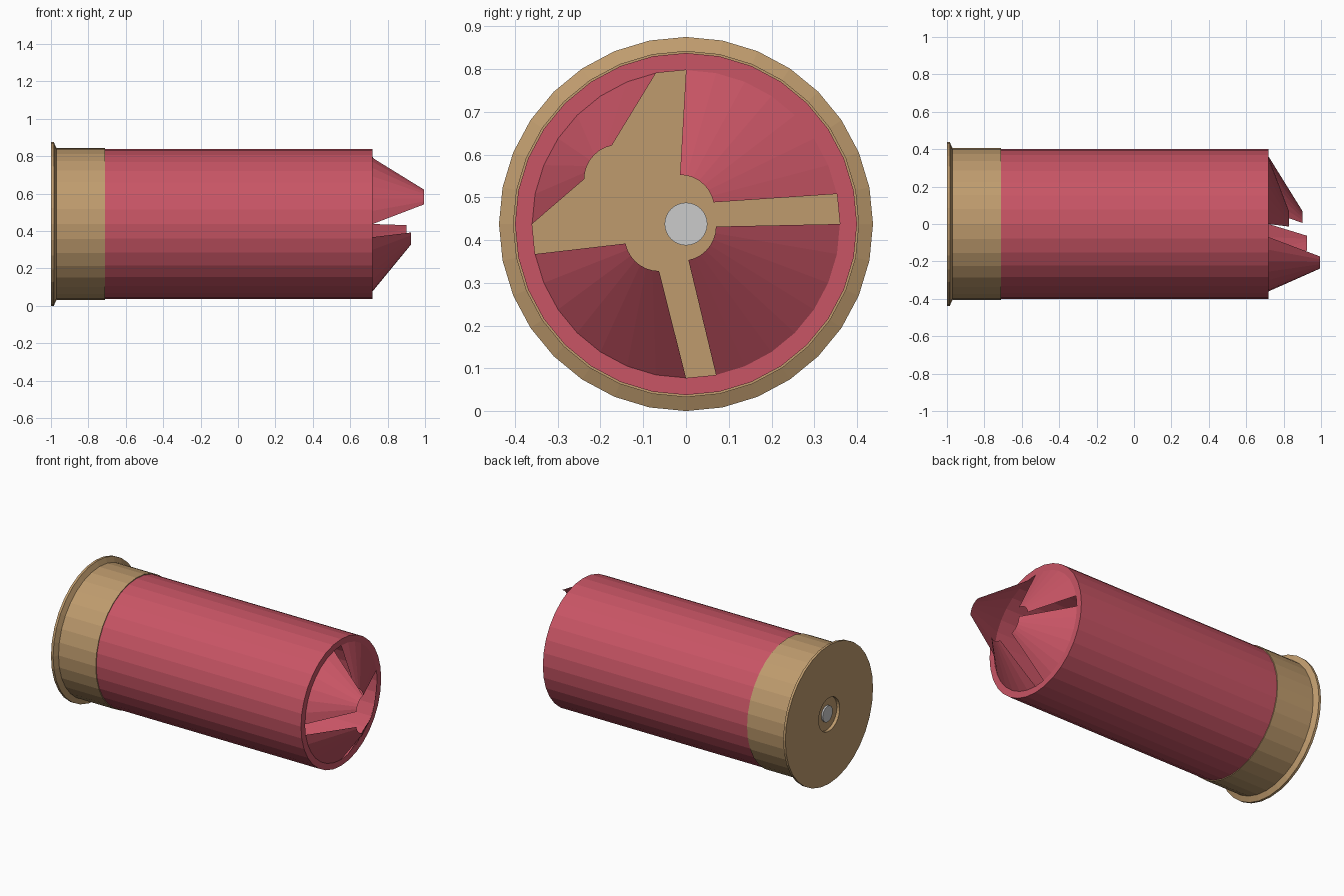
import bpy, bmesh
from math import sin, cos, radians, tau

if "Cube" in bpy.data.objects:
    bpy.data.objects.remove(bpy.data.objects["Cube"])

SIDES = 32
ZC = 0.4375          # height of the shell axis


def material(name, col):
    m = bpy.data.materials.new(name)
    m.diffuse_color = (*col, 1)
    m.use_nodes = True
    m.node_tree.nodes["Principled BSDF"].inputs["Base Color"].default_value = m.diffuse_color
    return m


RED = material("red_plastic", (0.58, 0.09, 0.13))
BRASS = material("brass", (0.52, 0.33, 0.155))


def make_object(name, bm, mat):
    me = bpy.data.meshes.new(name)
    bm.to_mesh(me)
    bm.free()
    ob = bpy.data.objects.new(name, me)
    ob.location.z = ZC
    if mat:
        me.materials.append(mat)
    bpy.context.collection.objects.link(ob)
    return ob


def revolve(name, profile, mat, closed=False):
    """Spin (x, radius) points about the x axis; radius 0 makes a pole."""
    bm = bmesh.new()
    rings = []
    for x, r in profile:
        if r == 0:
            rings.append([bm.verts.new((x, 0, 0))] * SIDES)
        else:
            rings.append([bm.verts.new((x, r * cos(tau * i / SIDES), r * sin(tau * i / SIDES)))
                          for i in range(SIDES)])
    pairs = list(zip(rings, rings[1:]))
    if closed:
        pairs.append((rings[-1], rings[0]))
    for a, b in pairs:
        for i in range(SIDES):
            j = (i + 1) % SIDES
            bm.faces.new(list(dict.fromkeys((a[i], a[j], b[j], b[i]))))
    bmesh.ops.recalc_face_normals(bm, faces=bm.faces)
    return make_object(name, bm, mat)


# Hollow plastic tube
revolve("hull", [(-0.97, 0.40), (0.72, 0.40), (0.72, 0.36), (-0.97, 0.36)], RED, closed=True)

# Brass head with flared rim and stepped primer pocket
revolve("brass_head", [(-0.98, 0.05), (-0.98, 0.105), (-1.0, 0.105), (-1.0, 0.4375),
                       (-0.985, 0.4375), (-0.97, 0.405), (-0.71, 0.405), (-0.71, 0.398),
                       (-0.96, 0.398), (-0.96, 0.05)], BRASS, closed=True)

# Primer plug
revolve("primer", [(-0.99, 0), (-0.99, 0.05), (-0.955, 0.05), (-0.955, 0)], None)


def petal(name, start, tip_x, dy, dz):
    """Cone sector from the mouth to a small arc, shifted where the petal is bent."""
    bm = bmesh.new()
    base, tip = [], []
    for i in range(8):
        a = radians(start - i * 360 / SIDES)
        base.append(bm.verts.new((0.72, 0.36 * cos(a), 0.36 * sin(a))))
        tip.append(bm.verts.new((tip_x, 0.08 * cos(a) + dy, 0.08 * sin(a) + dz)))
    for i in range(7):
        bm.faces.new((base[i], tip[i], tip[i + 1], base[i + 1]))
    bm.normal_update()
    for f in bm.faces:
        if f.normal.x < 0:
            f.normal_flip()
    return make_object(name, bm, RED)


# Four torn crimp petals
petal("petal_back_top", 90, 0.83, -0.014, 0.035)
petal("petal_back_bottom", 0, 0.90, -0.01, -0.006)
petal("petal_front_bottom", -90, 0.925, -0.063, -0.03)
petal("petal_front_top", 180, 0.995, -0.158, 0.105)
